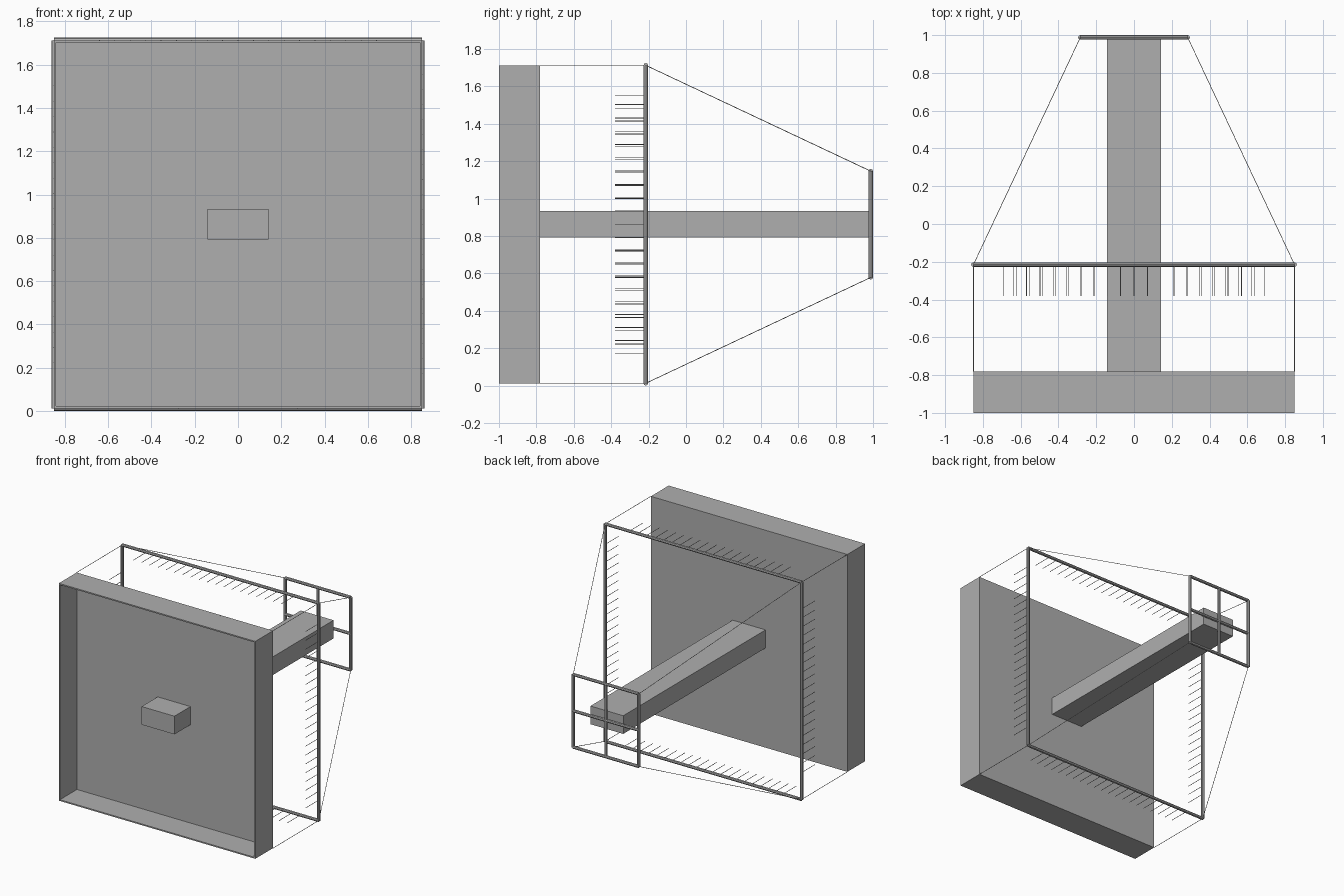
import bpy
from mathutils import Vector

cube = bpy.data.objects.get("Cube")
if cube:
    bpy.data.objects.remove(cube, do_unlink=True)

grey = bpy.data.materials.new("mid_grey")
grey.use_nodes = True
colour = (0.43, 0.43, 0.43, 1)
grey.diffuse_color = colour
grey.node_tree.nodes["Principled BSDF"].inputs["Base Color"].default_value = colour

MID = 0.8625     # height of the central axis
HALF = 0.85      # half width of the tray and large frame
SMALL = 0.284    # half width of the rear frame
FRONT, TRAY_BACK, FRAME_Y, REAR_Y = -1.0, -0.78, -0.215, 0.988
CORNERS = [(-1, -1), (1, -1), (1, 1), (-1, 1)]


def box(name, low, high):
    low, high = Vector(low), Vector(high)
    bpy.ops.mesh.primitive_cube_add(size=1, location=(low + high) / 2)
    ob = bpy.context.object
    ob.name = name
    ob.scale = high - low
    ob.data.materials.append(grey)
    return ob


def rod(name, start, end, radius, sides=8):
    start, end = Vector(start), Vector(end)
    axis = end - start
    bpy.ops.mesh.primitive_cylinder_add(
        vertices=sides, radius=radius, depth=axis.length, location=(start + end) / 2)
    ob = bpy.context.object
    ob.name = name
    ob.rotation_euler = axis.to_track_quat('Z', 'Y').to_euler()
    ob.data.materials.append(grey)
    return ob


def corner(half, y, c):
    return (c[0] * half, y, MID + c[1] * half)


def square_frame(name, half, y, radius=0.012):
    for a, b in zip(CORNERS, CORNERS[1:] + CORNERS[:1]):
        rod(name, corner(half, y, a), corner(half, y, b), radius)


# Open-fronted tray: back panel and four thin walls
W = 0.01
box("tray_back", (-HALF, TRAY_BACK - W, MID - HALF), (HALF, TRAY_BACK, MID + HALF))
for s in (-1, 1):
    x0, x1 = sorted((s * HALF, s * (HALF - W)))
    box("tray_side", (x0, FRONT, MID - HALF), (x1, TRAY_BACK, MID + HALF))
    z0, z1 = sorted((MID + s * HALF, MID + s * (HALF - W)))
    box("tray_edge", (-HALF, FRONT, z0), (HALF, TRAY_BACK, z1))

# Central beam through the tray
box("central_beam", (-0.142, -0.988, MID - 0.071), (0.142, REAR_Y - 0.01, MID + 0.071))

# Large frame and rear frame with its cross
square_frame("large_frame", HALF, FRAME_Y)
square_frame("rear_frame", SMALL, REAR_Y)
rod("rear_cross_bar", (-SMALL, REAR_Y, MID), (SMALL, REAR_Y, MID), 0.012)
rod("rear_cross_post", (0, REAR_Y, MID - SMALL), (0, REAR_Y, MID + SMALL), 0.012)

# Thin wires joining the corners
for c in CORNERS:
    rod("tray_wire", corner(HALF, TRAY_BACK, c), corner(HALF, FRAME_Y, c), 0.002, 6)
    rod("rear_wire", corner(HALF, FRAME_Y, c), corner(SMALL, REAR_Y, c), 0.002, 6)


# Rows of pins pointing forward from the large frame
def pin_row(count, reach, place):
    for i in range(count):
        t = reach * (2 * i / (count - 1) - 1)
        x, z = place(t)
        rod("pin", (x, FRAME_Y, z), (x, -0.38, z), 0.002, 6)


pin_row(19, 0.64, lambda t: (t, MID + HALF))
pin_row(21, 0.69, lambda t: (t, MID - HALF))
pin_row(21, 0.69, lambda t: (HALF, MID + t))
pin_row(19, 0.64, lambda t: (-HALF, MID + t))
